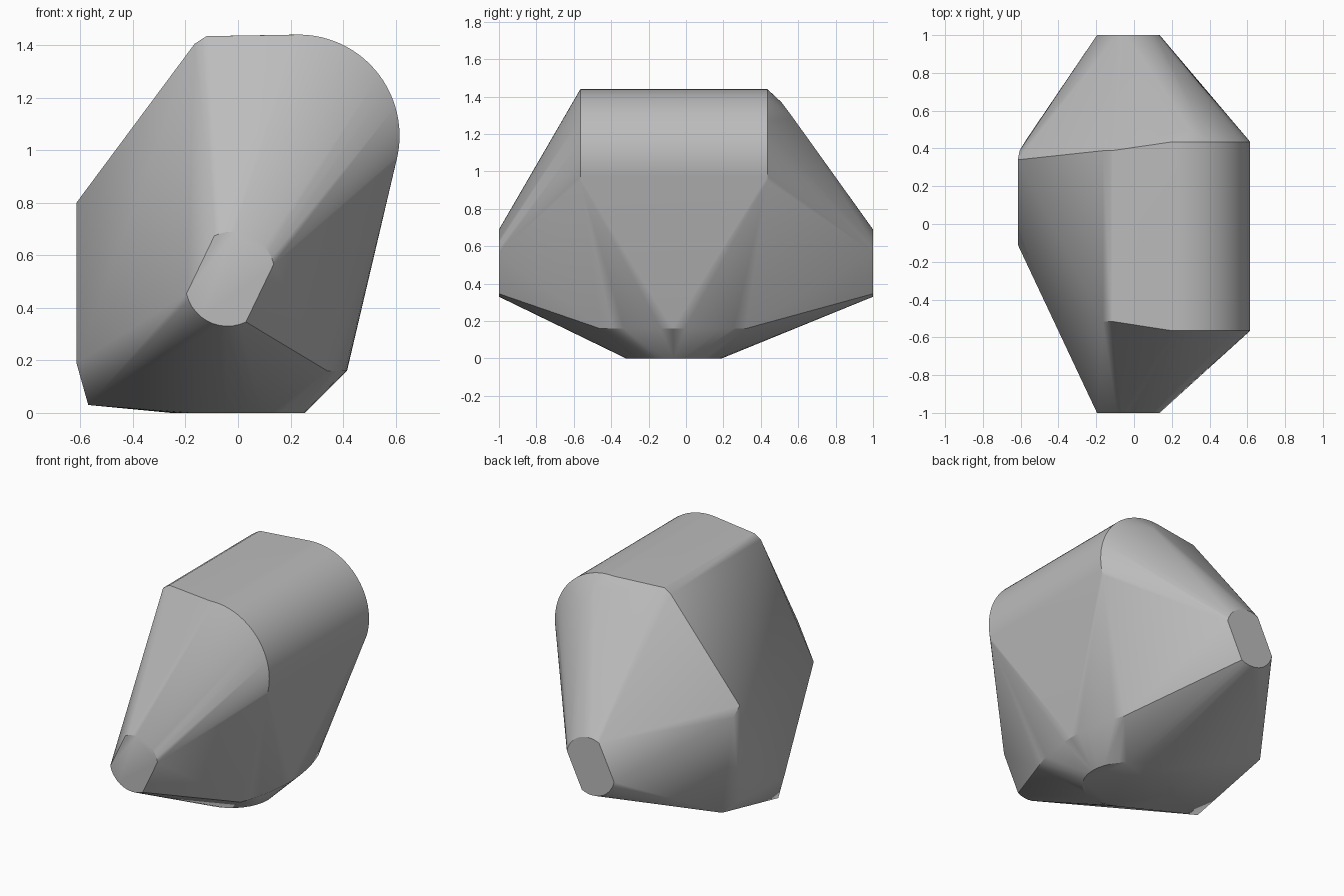
import bpy
import bmesh
from math import cos, sin, radians
from mathutils import Vector

cube = bpy.data.objects.get("Cube")
if cube:
    bpy.data.objects.remove(cube, do_unlink=True)


def arc(a, b, radius, start, end, count):
    """Points (a, b) along a circular arc, angles in degrees."""
    steps = [radians(start + (end - start) * i / (count - 1)) for i in range(count)]
    return [(a + radius * cos(t), b + radius * sin(t)) for t in steps]


points = []

# Small end caps: a circle trimmed by two parallel slanted sides
cap = arc(-0.04, 0.49, 0.16, 193, 296, 12) + arc(-0.02, 0.53, 0.16, 13, 116, 12)
for y in (-1, 1):
    points += [(x, y, z) for x, z in cap]

# Large rounded ridge running front to back
for y in (-0.565, 0.435):
    points += [(x, y, z) for x, z in arc(0.23, 1.055, 0.385, -16, 94, 28)]

# Softened left edge of the ridge
for y in (-0.515, 0.388):
    points += [(-0.12, y, 1.434), (-0.165, y, 1.405)]

# Softened shoulder behind the ridge
points += [(0.29, 0.51, 1.37), (0.33, 0.57, 1.29)]

# Round foot and the wider bevel above it
points += [(x, y, 0) for x, y in arc(0, -0.065, 0.255, 0, 350, 36)]
for i in range(13):
    t = i / 6 - 1
    points.append((0.415 - 0.075 * t * t, -0.07 + 0.39 * t, 0.16))

# Corners of the left side
points += [(-0.615, 0.34, 0.80), (-0.605, 0.39, 0.74), (-0.568, 0.45, 0.15),
           (-0.615, 0.34, 0.20), (-0.615, -0.11, 0.19), (-0.57, -0.11, 0.03)]

# Wrap everything in one convex skin
bm = bmesh.new()
for p in points:
    bm.verts.new(Vector(p))
bmesh.ops.remove_doubles(bm, verts=bm.verts, dist=0.0005)
bmesh.ops.convex_hull(bm, input=bm.verts)
bmesh.ops.delete(bm, geom=[v for v in bm.verts if not v.link_faces], context='VERTS')
bmesh.ops.dissolve_limit(bm, angle_limit=radians(0.5), verts=bm.verts, edges=bm.edges)
bmesh.ops.recalc_face_normals(bm, faces=bm.faces)
mesh = bpy.data.meshes.new("faceted_boulder")
bm.to_mesh(mesh)
bm.free()

# Plain grey
grey = bpy.data.materials.new("plain_grey")
grey.use_nodes = True
colour = (0.5, 0.5, 0.5, 1)
grey.diffuse_color = colour
grey.node_tree.nodes["Principled BSDF"].inputs["Base Color"].default_value = colour
mesh.materials.append(grey)

body = bpy.data.objects.new("faceted_boulder", mesh)
bpy.context.collection.objects.link(body)
bpy.ops.object.select_all(action='DESELECT')
body.select_set(True)
bpy.context.view_layer.objects.active = body
bpy.ops.object.shade_smooth_by_angle(angle=radians(30))
